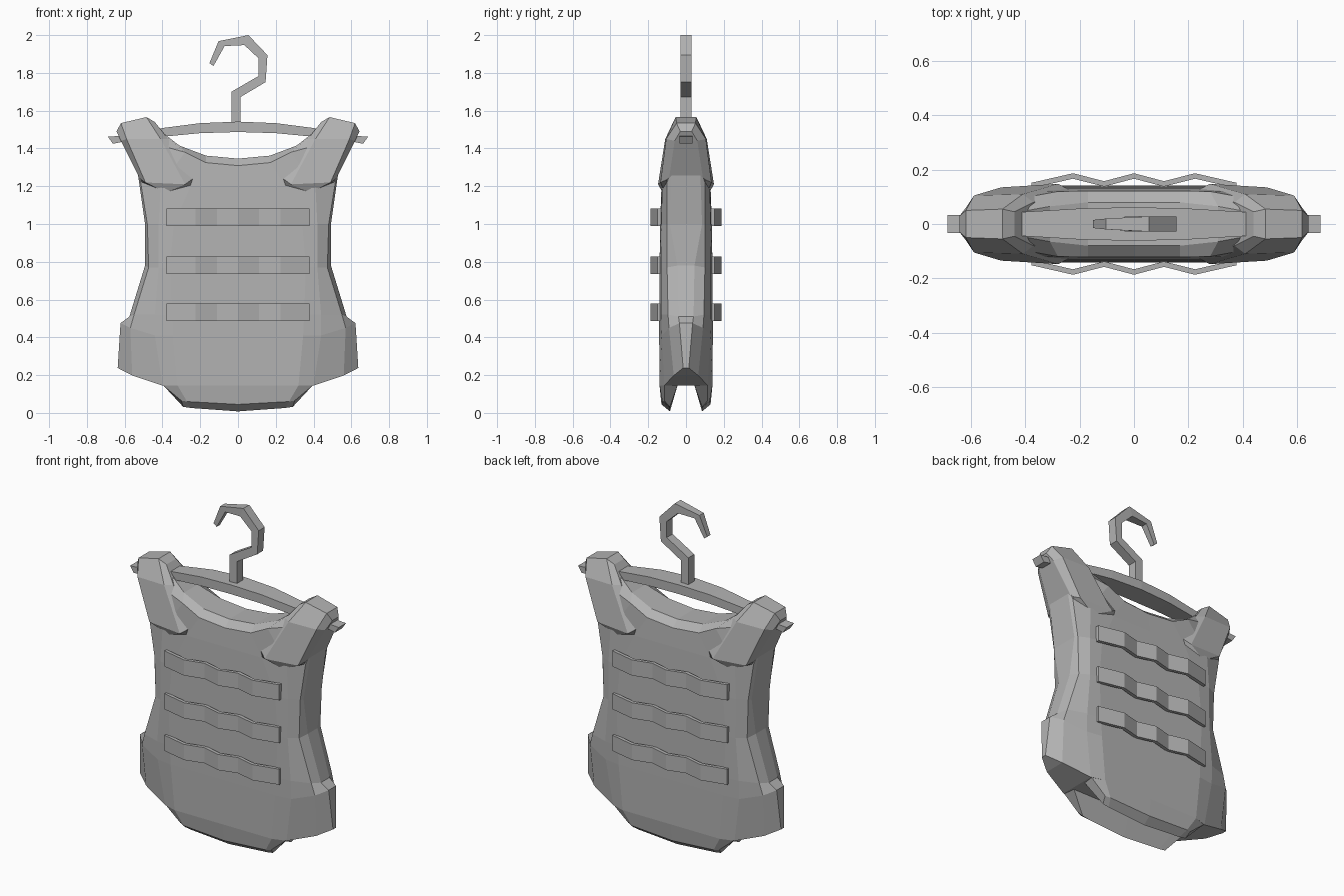
import bpy
import bmesh

cube = bpy.data.objects.get("Cube")
if cube:
    bpy.data.objects.remove(cube, do_unlink=True)

# One flat colour for everything
GREY = (0.45, 0.45, 0.45, 1.0)
grey = bpy.data.materials.new("neutral grey")
grey.use_nodes = True
grey.diffuse_color = GREY
grey.node_tree.nodes["Principled BSDF"].inputs["Base Color"].default_value = GREY


def flat(point):
    """Drop a point onto the middle plane between front and back."""
    return (point[0], 0, point[2])


def skin(bm, rows, sign_x=1, sign_y=1):
    """Join rows of points with quads, optionally flipped in x or y."""
    grid = [[bm.verts.new((x * sign_x, y * sign_y, z)) for x, y, z in row]
            for row in rows]
    for lower, upper in zip(grid, grid[1:]):
        for i in range(len(lower) - 1):
            bm.faces.new((lower[i], lower[i + 1], upper[i + 1], upper[i]))


def finish(bm, name, fill=False):
    """Weld the patches, close any gaps and create a flat shaded object."""
    bmesh.ops.remove_doubles(bm, verts=bm.verts[:], dist=0.0005)
    bmesh.ops.dissolve_degenerate(bm, edges=bm.edges[:], dist=0.0001)
    if fill:
        bmesh.ops.holes_fill(bm, edges=bm.edges[:], sides=8)
    bmesh.ops.recalc_face_normals(bm, faces=bm.faces[:])
    mesh = bpy.data.meshes.new(name)
    bm.to_mesh(mesh)
    bm.free()
    mesh.materials.append(grey)
    obj = bpy.data.objects.new(name, mesh)
    bpy.context.collection.objects.link(obj)
    return obj


def closed_rows(rows):
    """Add middle plane rows so a front patch becomes half of a solid."""
    return [[flat(p) for p in rows[0]], *rows, [flat(p) for p in rows[-1]]]


# Torso: each row runs from the front panel round to the side
torso_rows = [
    [(.32, .14, .145), (.40, .115, .145), (.56, .065, .198), (.637, .015, .238)],
    [(.345, .142, .41), (.44, .128, .41), (.57, .09, .45), (.622, .035, .475)],
    [(.35, .142, .52), (.44, .132, .52), (.55, .095, .52), (.575, .04, .51)],
    [(.36, .14, .77), (.42, .132, .77), (.473, .1, .77), (.492, .045, .78)],
    [(.34, .137, 1), (.42, .13, 1), (.48, .1, 1), (.492, .085, 1)],
    [(.25, .13, 1.2), (.41, .125, 1.2), (.515, .1, 1.22), (.535, .075, 1.3)],
    [(.17, .122, 1.325), (.28, .12, 1.38), (.5, .08, 1.44), (.6, .04, 1.44)],
    [(.17, .08, 1.362), (.31, .065, 1.415), (.42, .045, 1.5), (.6, .02, 1.49)],
]
rows = []
for row in torso_rows:
    x, y, z = row[0]
    dip = 0.016 if z > 1.3 else 0
    rows.append([(0, y, z - dip), *row, flat(row[-1])])
bm = bmesh.new()
for sx in (1, -1):
    for sy in (1, -1):
        skin(bm, closed_rows(rows), sx, sy)
finish(bm, "vest_body")

# Hanging flaps below the front and back panels
flap_rows = [
    [(0, .14, .145), (.32, .14, .145), (.395, .115, .145)],
    [(0, .13, .045), (.27, .125, .06), (.3, .115, .065)],
    [(0, .085, .008), (.25, .085, .026), (.29, .085, .032)],
    [(0, .045, .145), (.32, .045, .145), (.385, .045, .145)],
]
for name, sy in (("front_flap", -1), ("back_flap", 1)):
    bm = bmesh.new()
    for sx in (1, -1):
        skin(bm, flap_rows + flap_rows[:1], sx, sy)
    finish(bm, name, fill=True)

# Shoulder pads: rows climb from the chest end to the top of the shoulder
pad_rows = [
    [(.515, .09, 1.222), (.42, .12, 1.185), (.373, .125, 1.17), (.22, .11, 1.2)],
    [(.52, .09, 1.24), (.49, .135, 1.22), (.28, .148, 1.21), (.225, .12, 1.25)],
    [(.62, .06, 1.44), (.59, .105, 1.45), (.41, .11, 1.45), (.37, .08, 1.45)],
    [(.643, .03, 1.49), (.62, .05, 1.534), (.485, .055, 1.566), (.44, .045, 1.54)],
]
rows = [[flat(row[0]), *row, flat(row[-1])] for row in pad_rows]
for name, sx in (("left_shoulder_pad", 1), ("right_shoulder_pad", -1)):
    bm = bmesh.new()
    for sy in (1, -1):
        skin(bm, closed_rows(rows), sx, sy)
    finish(bm, name)

# Webbing straps: a zigzag ribbon with three loops, repeated front and back
ribbon = [(0, .187), (.11, .158), (.225, .187), (.378, .152)]
ribbon = [(-x, y) for x, y in reversed(ribbon[1:])] + ribbon
THICK = 0.02
for level, bottom in (("lower", .487), ("middle", .735), ("upper", .99)):
    top = bottom + 0.093
    for side, sy in (("front", -1), ("back", 1)):
        loops = [[(x, y, bottom), (x, y, top), (x, y - THICK, top),
                  (x, y - THICK, bottom), (x, y, bottom)] for x, y in ribbon]
        bm = bmesh.new()
        skin(bm, loops, 1, sy)
        finish(bm, f"{side}_{level}_strap", fill=True)


def bar(name, stations):
    """Box section rod through pairs of edge points with a half depth."""
    loops = []
    for (ax, az), (bx, bz), half in stations:
        loops.append([(ax, -half, az), (ax, half, az), (bx, half, bz),
                      (bx, -half, bz), (ax, -half, az)])
    bm = bmesh.new()
    skin(bm, loops)
    finish(bm, name, fill=True)


# Hanger crossbar, with its tips poking out beyond the shoulders
half_bar = [
    ((0, 1.542), (0, 1.487), .062),
    ((.2, 1.534), (.2, 1.481), .057),
    ((.4, 1.508), (.4, 1.462), .045),
    ((.62, 1.467), (.61, 1.435), .034),
    ((.688, 1.462), (.663, 1.425), .034),
]
other_half = [((-a[0], a[1]), (-b[0], b[1]), h) for a, b, h in half_bar[:0:-1]]
bar("hanger_bar", other_half + half_bar)

# Hanger hook
bar("hanger_hook", [
    ((.013, 1.52), (-.035, 1.52), .028),
    ((.013, 1.672), (-.035, 1.7), .028),
    ((.146, 1.751), (.108, 1.783), .028),
    ((.156, 1.894), (.108, 1.878), .028),
    ((.055, 2), (.034, 1.947), .028),
    ((-.103, 1.968), (-.071, 1.942), .02),
    ((-.151, 1.852), (-.13, 1.836), .015),
])
